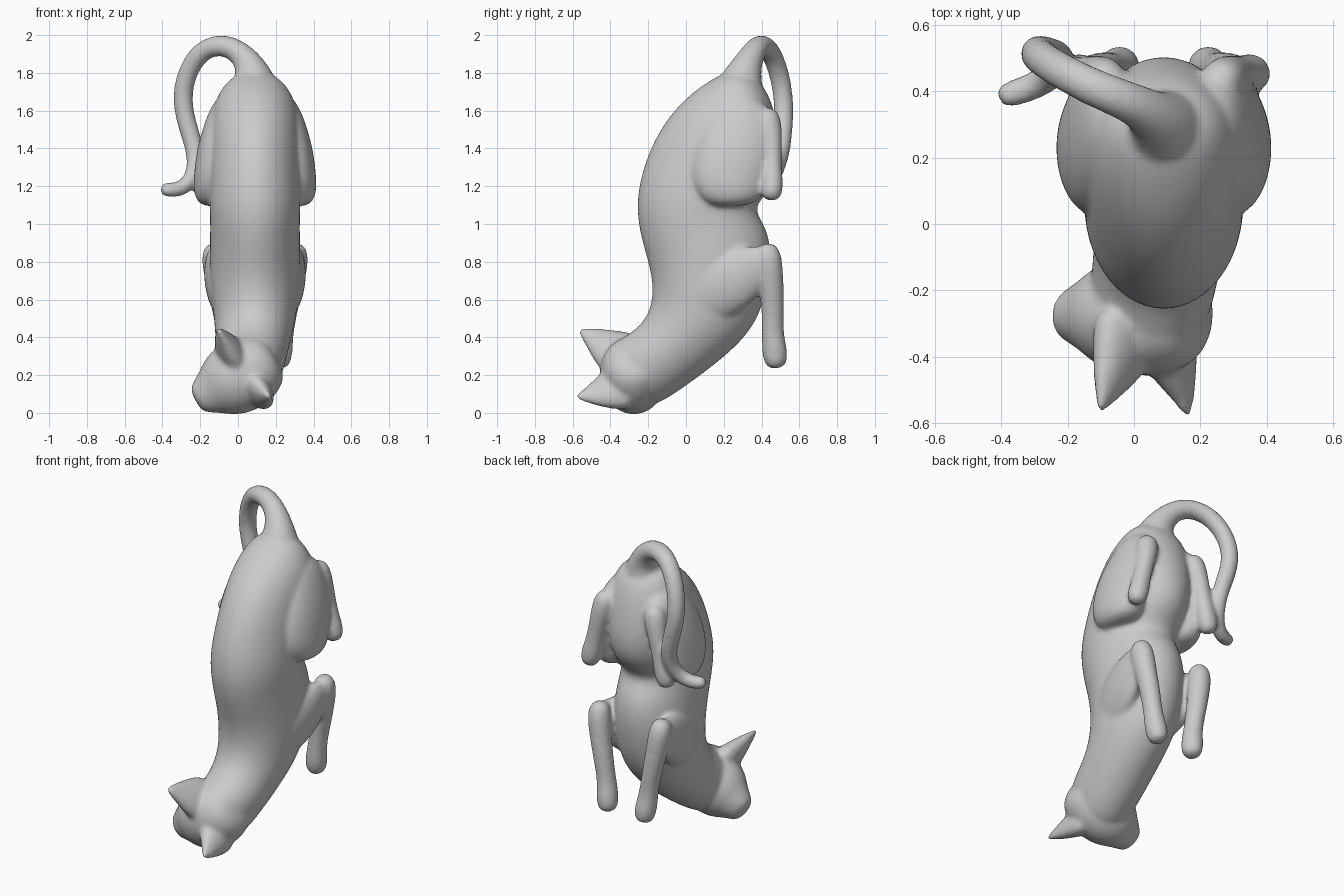
import bpy, bmesh, math
from mathutils import Vector as V

MID = 0.09   # x of the body's mirror plane
N = 12       # sides per ring
GROW = 1.05  # makes up for subdivision shrinkage
blend = []   # parts that melt together into the body


def skin(name, rings):
    """Skin rings of (centre, axis a, axis b) into a smooth closed form."""
    bm = bmesh.new()
    loops = []
    for c, a, b in rings:
        loops.append([bm.verts.new(c + GROW * (a * math.cos(t) + b * math.sin(t)))
                      for t in (2 * math.pi * i / N for i in range(N))])
    for p, q in zip(loops, loops[1:]):
        for i in range(N):
            j = (i + 1) % N
            bm.faces.new((p[i], p[j], q[j], q[i]))
    bm.faces.new(loops[0])
    bm.faces.new(loops[-1])
    bmesh.ops.recalc_face_normals(bm, faces=bm.faces)
    me = bpy.data.meshes.new(name)
    bm.to_mesh(me)
    bm.free()
    ob = bpy.data.objects.new(name, me)
    bpy.context.collection.objects.link(ob)
    sub = ob.modifiers.new("smooth", 'SUBSURF')
    sub.levels = sub.render_levels = 2
    blend.append(ob)


def slab(name, rows, side=1):
    """Rows: back y, back z, belly y, belly z, x offset from MID, half width."""
    skin(name, [(V((MID + side * dx, (y0 + y1) / 2, (z0 + z1) / 2)),
                 V((0, (y1 - y0) / 2, (z1 - z0) / 2)), V((w, 0, 0)))
                for y0, z0, y1, z1, dx, w in rows])


def tube(name, pts, ref, flat=1.0):
    """Points: x, y, z, radius. 'flat' squashes the ring along ref."""
    P = [V(p[:3]) for p in pts]
    rings = []
    for i, p in enumerate(P):
        t = (P[min(i + 1, len(P) - 1)] - P[max(i - 1, 0)]).normalized()
        a = t.cross(V(ref)).normalized()
        rings.append((p, a * pts[i][3], t.cross(a) * pts[i][3] * flat))
    skin(name, rings)


# torso from rump down to neck
slab("torso", [
    (.25, 1.82, .40, 1.76, 0, .10),
    (.16, 1.78, .46, 1.63, 0, .185),
    (.02, 1.69, .495, 1.48, 0, .23),
    (-.12, 1.535, .51, 1.34, 0, .24),
    (-.215, 1.34, .475, 1.20, 0, .24),
    (-.265, 1.13, .345, 1.09, 0, .24),
    (-.245, .95, .41, 1.01, 0, .235),
    (-.19, .78, .455, .88, 0, .24),
    (-.17, .65, .435, .67, 0, .235),
    (-.19, .53, .37, .46, 0, .215),
    (-.26, .44, .21, .30, -.01, .195),
    (-.35, .39, .01, .15, -.03, .19),
    (-.41, .33, -.14, .05, -.045, .175),
    (-.44, .28, -.22, .03, -.06, .14)])

# head, turned towards -x, crown facing -y
FWD = V((-.87, 0, -.48))
LAT = V((.48, 0, -.87))
UP = V((0, -1, 0))
HEAD = V((.03, -.27, .205))
skin("head", [(HEAD + FWD * f + UP * u, UP * h, LAT * w) for f, u, h, w in (
    (-.20, -.01, .09, .09), (-.15, 0.01, .15, .155), (-.04, .01, .18, .20),
    (.07, .01, .175, .195), (.15, .005, .15, .165), (.20, .005, .11, .125),
    (.26, .005, .08, .09), (.295, .01, .055, .065))])

# ears
tube("ear_upper", [(-.02, -.29, .28, .16), (-.045, -.40, .335, .125),
                   (-.08, -.485, .395, .068), (-.105, -.575, .445, .01)], FWD, .55)
tube("ear_lower", [(.08, -.30, .15, .15), (.115, -.41, .115, .115),
                   (.145, -.50, .095, .06), (.168, -.59, .083, .01)], FWD, .6)

# tail, arching over and down the left
tube("tail", [(.09, .26, 1.60, .16), (.088, .285, 1.72, .13), (.08, .305, 1.80, .095),
              (.04, .34, 1.88, .068),
              (-.03, .375, 1.935, .06), (-.11, .405, 1.95, .058), (-.20, .45, 1.915, .055),
              (-.275, .495, 1.80, .053), (-.30, .52, 1.65, .052), (-.265, .515, 1.51, .051),
              (-.225, .505, 1.39, .049), (-.225, .475, 1.28, .046), (-.27, .43, 1.20, .044),
              (-.34, .40, 1.175, .042), (-.415, .38, 1.187, .037)], (0, 1, 0))

for s, side in ((1, "right"), (-1, "left")):
    def out(*pts):
        return [(MID + s * p[0], *p[1:]) for p in pts]
    # folded hind leg
    slab("thigh_" + side, [
        (.24, 1.72, .43, 1.66, .13, .07),
        (.12, 1.57, .49, 1.50, .175, .095),
        (.045, 1.41, .47, 1.35, .205, .105),
        (.02, 1.26, .43, 1.23, .215, .11),
        (.055, 1.15, .41, 1.15, .22, .105),
        (.13, 1.085, .35, 1.095, .215, .07)], s)
    tube("hind_foot_" + side, out(
        (.16, .42, 1.61, .04), (.175, .435, 1.56, .072), (.205, .455, 1.43, .055),
        (.235, .455, 1.30, .05), (.26, .455, 1.20, .064), (.28, .45, 1.12, .047)), (1, 0, 0))
    # front leg: shoulder to elbow, then forearm and paw
    tube("upper_arm_" + side, out(
        (.13, .0, .56, .13), (.165, .13, .64, .17), (.195, .26, .71, .16),
        (.213, .37, .785, .115), (.22, .45, .84, .06)), (1, 0, 0), .48)
    tube("forearm_" + side, out(
        (.215, .42, .90, .04), (.22, .435, .84, .075), (.2, .45, .70, .066),
        (.17, .46, .55, .06), (.148, .458, .42, .056), (.135, .47, .32, .07),
        (.125, .48, .23, .055)), (1, 0, 0), .95)

# melt the parts into one continuous skin
bpy.ops.object.select_all(action='DESELECT')
for ob in blend:
    ob.select_set(True)
bpy.context.view_layer.objects.active = blend[0]
bpy.ops.object.convert(target='MESH')
bpy.ops.object.join()
body = bpy.context.view_layer.objects.active
body.name = "cat_body"
rm = body.modifiers.new("fuse", 'REMESH')
rm.mode = 'VOXEL'
rm.voxel_size = 0.012
rm.use_smooth_shade = True
sm = body.modifiers.new("soften", 'SMOOTH')
sm.factor = 0.5
sm.iterations = 12
